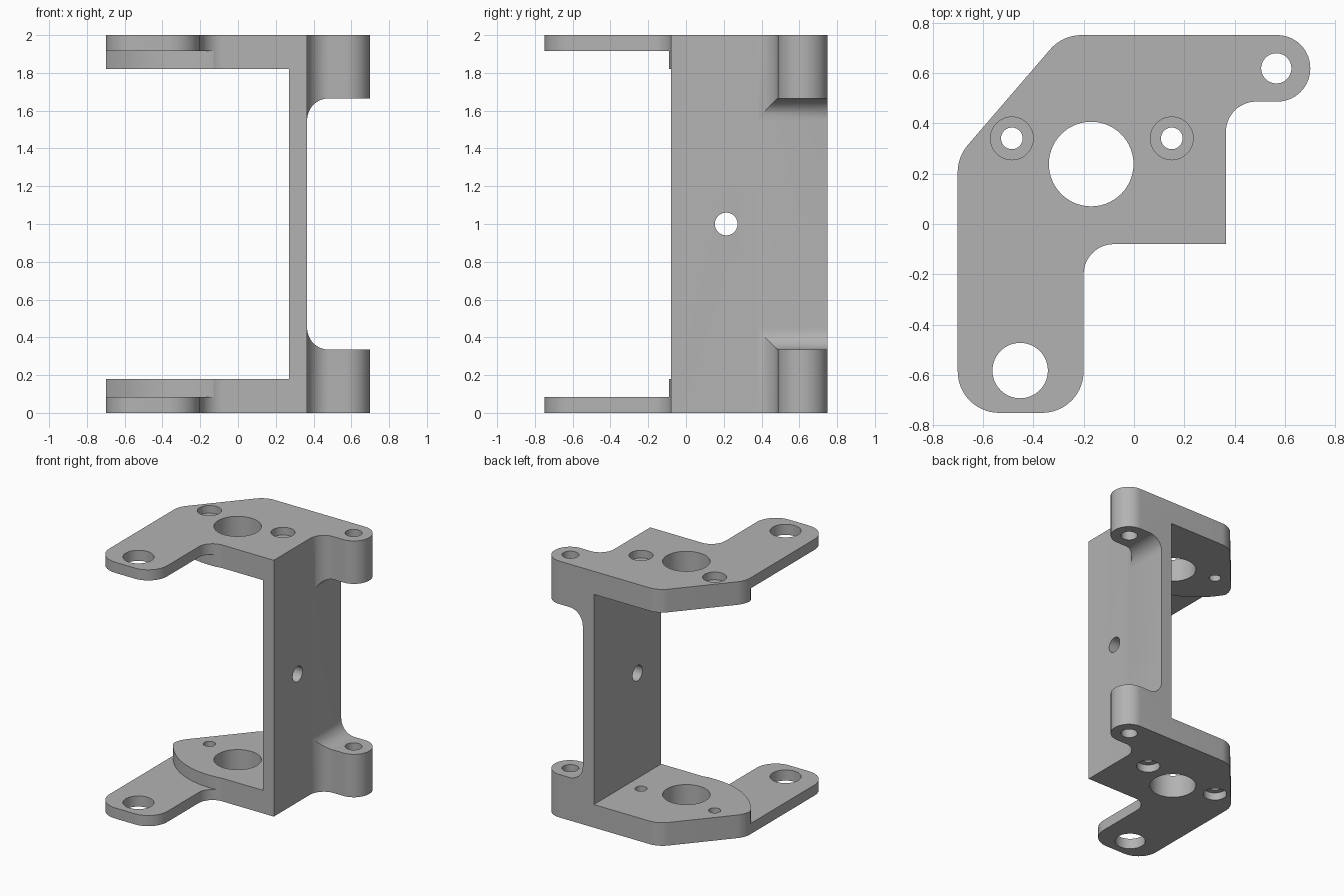
import bpy, bmesh, math
from mathutils import Vector

if "Cube" in bpy.data.objects:
    bpy.data.objects.remove(bpy.data.objects["Cube"], do_unlink=True)

grey = bpy.data.materials.new("bracket grey")
grey.use_nodes = True
grey.diffuse_color = (0.45, 0.45, 0.45, 1)
grey.node_tree.nodes["Principled BSDF"].inputs["Base Color"].default_value = (0.45, 0.45, 0.45, 1)

HEIGHT = 2.0


def rounded(corners, steps=14):
    """Polygon from (u, v, radius) corners, each rounded by a tangent arc."""
    pts = []
    for i, (u, v, r) in enumerate(corners):
        p = Vector((u, v))
        if r == 0:
            pts.append(p)
            continue
        a = (Vector(corners[i - 1][:2]) - p).normalized()
        b = (Vector(corners[(i + 1) % len(corners)][:2]) - p).normalized()
        half = a.angle(b) / 2
        centre = p + (a + b).normalized() * (r / math.sin(half))
        start = p + a * (r / math.tan(half)) - centre
        end = p + b * (r / math.tan(half)) - centre
        turn = start.angle_signed(end)
        for k in range(steps + 1):
            t = -turn * k / steps
            c, s = math.cos(t), math.sin(t)
            pts.append(centre + Vector((start.x * c - start.y * s, start.x * s + start.y * c)))
    return pts


def circle(u, v, r, n=56):
    return [(u + r * math.cos(math.tau * k / n), v + r * math.sin(math.tau * k / n)) for k in range(n)]


def prism(name, pts, axis, lo, hi):
    """Extrude a 2D outline along the named axis."""
    place = {"x": lambda u, v, w: (w, u, v),
             "y": lambda u, v, w: (u, w, v),
             "z": lambda u, v, w: (u, v, w)}[axis]
    bm = bmesh.new()
    face = bm.faces.new([bm.verts.new(place(u, v, lo)) for u, v in pts])
    new = bmesh.ops.extrude_face_region(bm, geom=[face])["geom"]
    verts = [g for g in new if isinstance(g, bmesh.types.BMVert)]
    bmesh.ops.translate(bm, vec=Vector(place(0, 0, hi - lo)), verts=verts)
    bmesh.ops.recalc_face_normals(bm, faces=bm.faces)
    mesh = bpy.data.meshes.new(name)
    bm.to_mesh(mesh)
    bm.free()
    mesh.materials.append(grey)
    ob = bpy.data.objects.new(name, mesh)
    bpy.context.collection.objects.link(ob)
    return ob


def cut(body, cutter):
    mod = body.modifiers.new("cut", "BOOLEAN")
    mod.operation, mod.solver, mod.object = "DIFFERENCE", "EXACT", cutter
    bpy.context.view_layer.objects.active = body
    bpy.ops.object.modifier_apply(modifier=mod.name)
    bpy.data.objects.remove(cutter, do_unlink=True)


# Full-height block with the plate outline: ear, wall edge, arm, chamfered corner
outline = rounded([
    (0.70, 0.75, 0.131), (0.70, 0.486, 0.131), (0.365, 0.486, 0.12),
    (0.365, -0.08, 0), (-0.20, -0.08, 0.12), (-0.20, -0.75, 0.165),
    (-0.70, -0.75, 0.165), (-0.70, 0.267, 0.165), (-0.284, 0.75, 0.165)])
bracket = prism("motor_bracket", outline, "z", 0, HEIGHT)

# Open space between the two plates, leaving the side wall
cut(bracket, prism("plate_gap", [(-1, 0.18), (0.27, 0.18), (0.27, 1.82), (-1, 1.82)], "y", -1, 1))

# Filleted recess between the upper and lower ear bosses
recess = rounded([(0.366, 0.335, 0.115), (1, 0.335, 0), (1, 1.665, 0), (0.366, 1.665, 0.115)])
cut(bracket, prism("ear_recess", recess, "y", -1, 1))

# Thinner arms, bounded by a curved step
cx, cy, radius = -0.19, 0.50, 0.59
step = []
for k in range(41):
    x = -0.77 + 0.64 * k / 40
    step.append((x, cy - math.sqrt(radius ** 2 - (x - cx) ** 2)))
step += [(-0.13, -1), (-0.77, -1)]
cut(bracket, prism("arm_step", step, "z", 0.083, HEIGHT - 0.083))

# Shaft, arm, ear and screw holes through both plates
screws = [(-0.485, 0.34), (0.15, 0.34)]
holes = [(-0.17, 0.238, 0.168), (-0.452, -0.582, 0.11), (0.565, 0.618, 0.06)]
holes += [(x, y, 0.043) for x, y in screws]
for x, y, r in holes:
    cut(bracket, prism("hole", circle(x, y, r), "z", -0.5, HEIGHT + 0.5))

# Counterbores on the outer faces
for x, y in screws:
    for lo, hi in ((-0.5, 0.06), (HEIGHT - 0.06, HEIGHT + 0.5)):
        cut(bracket, prism("counterbore", circle(x, y, 0.085), "z", lo, hi))

# Hole through the side wall
cut(bracket, prism("wall_hole", circle(0.213, 1, 0.06), "x", 0, 0.6))

bpy.ops.object.select_all(action="DESELECT")
bracket.select_set(True)
bpy.context.view_layer.objects.active = bracket
bpy.ops.object.shade_smooth_by_angle(angle=math.radians(30))
